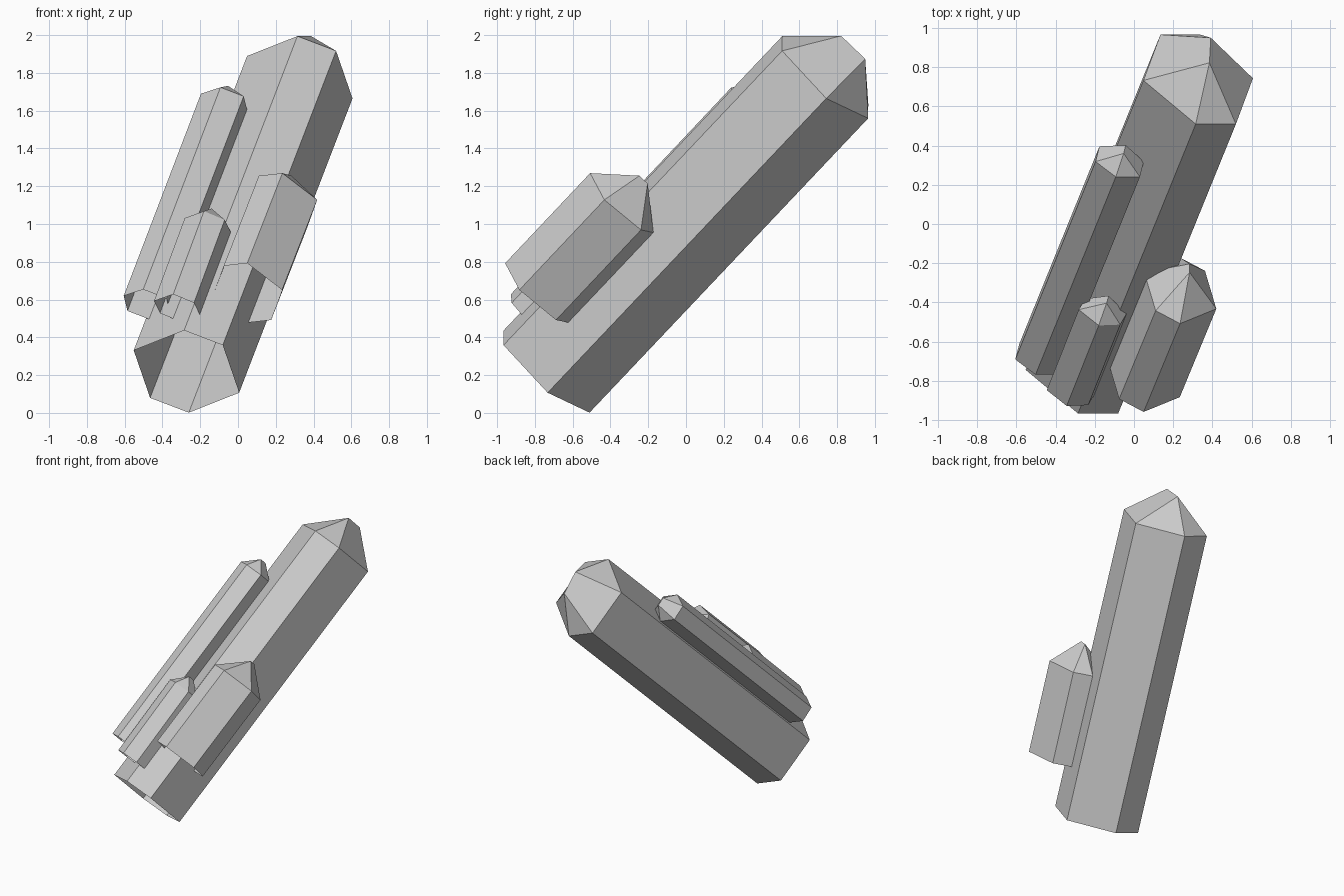
import bpy
import bmesh
from mathutils import Vector

if "Cube" in bpy.data.objects:
    bpy.data.objects.remove(bpy.data.objects["Cube"])

AXIS = Vector((0.27, 0.658, 0.703)).normalized()


def crystal(name, base, top, corners, tip, ridge):
    """Open-bottomed six-sided prism with a short ridge tip.
    corners: three offsets, mirrored through the centre for the other three."""
    base, top = Vector(base), Vector(top)
    half = [Vector(c) for c in corners]
    half = [c - AXIS * c.dot(AXIS) for c in half]
    ring = half + [-c for c in half]
    bm = bmesh.new()
    lo = [bm.verts.new(base + c) for c in ring]
    hi = [bm.verts.new(top + c) for c in ring]
    peak = top + AXIS * tip
    a = bm.verts.new(peak + ring[0] * ridge)
    b = bm.verts.new(peak - ring[0] * ridge)
    # side faces
    for i in range(6):
        j = (i + 1) % 6
        bm.faces.new((lo[i], lo[j], hi[j], hi[i]))
    # tip faces
    bm.faces.new((hi[0], hi[1], a))
    bm.faces.new((hi[1], hi[2], b, a))
    bm.faces.new((hi[2], hi[3], b))
    bm.faces.new((hi[3], hi[4], b))
    bm.faces.new((hi[4], hi[5], a, b))
    bm.faces.new((hi[5], hi[0], a))
    bmesh.ops.recalc_face_normals(bm, faces=bm.faces[:])
    mesh = bpy.data.meshes.new(name)
    bm.to_mesh(mesh)
    bm.free()
    obj = bpy.data.objects.new(name, mesh)
    bpy.context.collection.objects.link(obj)


# large central crystal
crystal("main_crystal", (-0.273, -0.738, 0.219), (0.327, 0.737, 1.777),
        [(-0.0125, -0.2275, 0.2175), (0.1925, -0.2275, 0.14), (0.28, 0.0075, -0.11)],
        0.225, 0.28)

# long thin crystal on the left
crystal("long_thin_crystal", (-0.482, -0.690, 0.573), (-0.073, 0.318, 1.643),
        [(-0.02, -0.078, 0.08), (0.103, -0.078, 0.033), (0.123, 0.0, -0.047)],
        0.095, 0.27)

# short thin crystal at the front
crystal("short_thin_crystal", (-0.323, -0.857, 0.555), (-0.160, -0.447, 0.995),
        [(-0.02, -0.07, 0.073), (0.09, -0.065, 0.028), (0.122, -0.01, -0.036)],
        0.095, 0.27)

# stubby crystal on the right
crystal("stubby_crystal", (0.05, -0.79, 0.635), (0.236, -0.340, 1.112),
        [(0.0, -0.165, 0.16), (0.183, -0.093, 0.015), (0.125, 0.10, -0.145)],
        0.175, 0.13)
